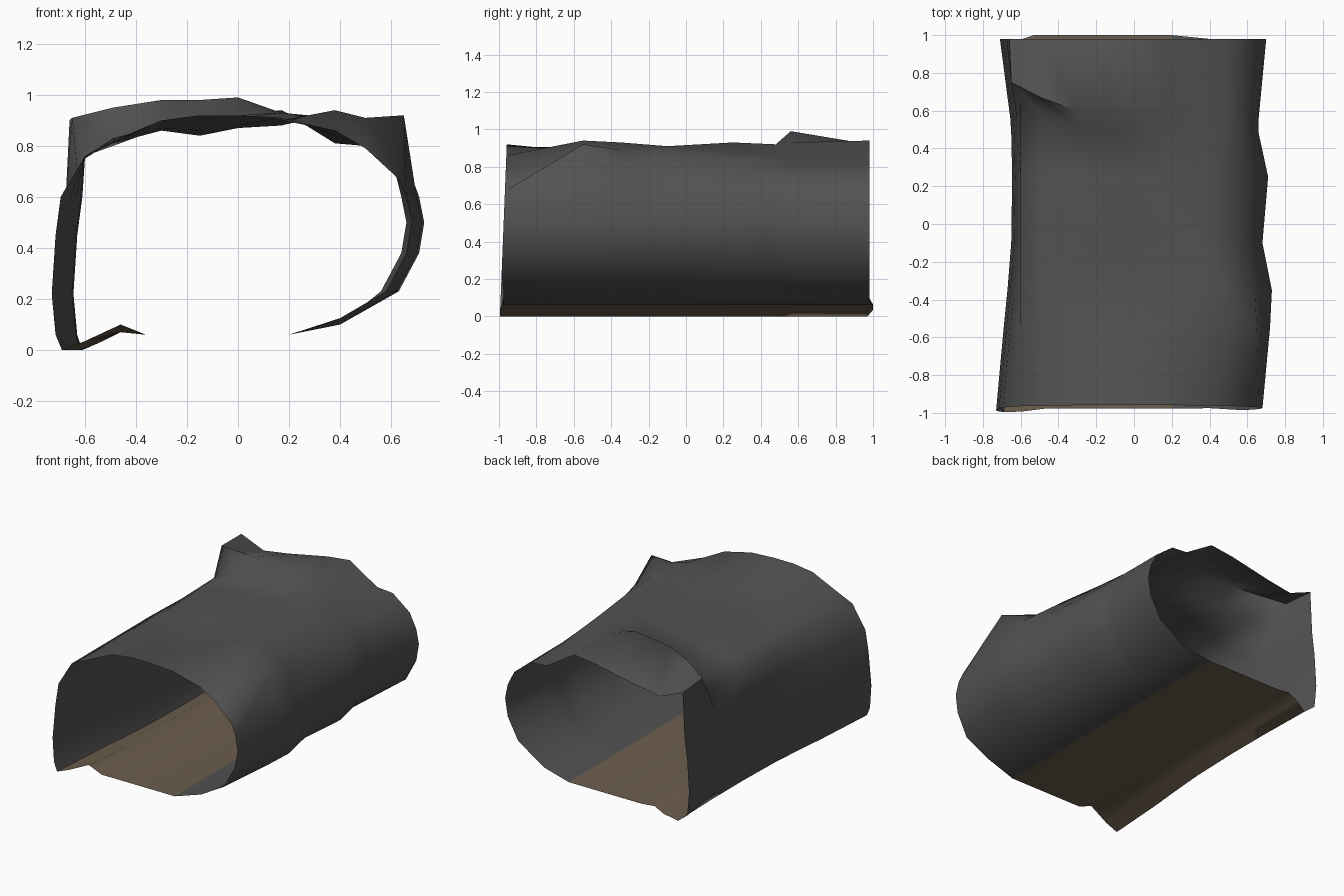
import bpy, bmesh

def material(name, rgb):
    m = bpy.data.materials.new(name)
    m.diffuse_color = (*rgb, 1)
    return m

rock = material("dark grey rock", (0.085, 0.085, 0.085))
earth = material("brown earth", (0.15, 0.112, 0.075))

# Stations along the tunnel:
# y, left wall x, left foot x, right wall x, right shoulder (x, z), left shoulder x
stations = [
    (-0.98, -0.73, -0.69, 0.68, 0.63, 0.67, -0.60),
    (-0.55, -0.69, -0.66, 0.72, 0.65, 0.92, -0.60),
    (-0.35, -0.67, -0.64, 0.73, 0.64, 0.79, -0.60),
    (-0.10, -0.65, -0.62, 0.68, 0.62, 0.74, -0.60),
    (0.25, -0.645, -0.61, 0.71, 0.63, 0.71, -0.60),
    (0.48, -0.65, -0.61, 0.66, 0.61, 0.72, -0.60),
    (0.56, -0.655, -0.61, 0.66, 0.61, 0.72, -0.65),
    (0.98, -0.71, -0.62, 0.70, 0.63, 0.70, -0.66),
]
# Roof heights for each station at these x positions
roof_x = (0.50, 0.38, 0.17, 0.0, -0.15, -0.30, -0.49)
roof_z = [
    (0.79, 0.86, 0.91, 0.92, 0.92, 0.90, 0.81, 0.76),
    (0.91, 0.94, 0.90, 0.88, 0.86, 0.87, 0.82, 0.76),
    (0.89, 0.93, 0.88, 0.87, 0.84, 0.86, 0.81, 0.76),
    (0.88, 0.91, 0.90, 0.88, 0.86, 0.87, 0.82, 0.76),
    (0.84, 0.88, 0.93, 0.91, 0.89, 0.88, 0.83, 0.75),
    (0.82, 0.86, 0.92, 0.92, 0.89, 0.87, 0.80, 0.76),
    (0.80, 0.84, 0.93, 0.99, 0.98, 0.98, 0.95, 0.91),
    (0.80, 0.81, 0.94, 0.92, 0.89, 0.86, 0.83, 0.90),
]
FLOOR_SPANS = 4

def ring(i):
    y, lx, foot, rx, sx, sz, lsx = stations[i]
    end = 1.0 if y > 0.9 else y
    bump = 0.10 if y < -0.9 else 0.07
    # floor, then right wall
    pts = [(foot, end - (0.03 if y > 0.9 else 0), 0),
           (min(foot + 0.09, -0.53), end, 0.035),
           (-0.46, end, bump), (-0.36, end, 0.06), (0.2, end, 0.06),
           (0.40, y, 0.125 if y < -0.9 else 0.10),
           (rx - 0.10, y, 0.23), (rx - 0.02, y, 0.38),
           (rx, y, 0.50), (rx - 0.02, y, 0.60), (sx, y, sz)]
    # roof; the step near the back curves across the tunnel
    for x, z in zip((*roof_x, lsx), roof_z[i]):
        shift = 0.45 * x * x if i in (5, 6) and x < 0 else 0
        pts.append((x, y + shift, z))
    # left wall
    pts += [(lx + 0.035, y, 0.60), (lx + 0.015, y, 0.45),
            (lx, y, 0.22), (lx + 0.015, y, 0.06)]
    # the front mouth leans back slightly
    if i == 0:
        pts = [(x, -0.995 + 0.04 * z + (0.015 if -0.5 < x < 0.6 and z < 0.2 else 0), z)
               for x, _, z in pts]
    return pts

# Tunnel shell: rings bridged into an open tube
bm = bmesh.new()
rings = [[bm.verts.new(p) for p in ring(i)] for i in range(len(stations))]
for a, b in zip(rings, rings[1:]):
    n = len(a)
    for k in range(n):
        j = (k + 1) % n
        f = bm.faces.new((a[k], a[j], b[j], b[k]))
        f.material_index = 1 if k < FLOOR_SPANS else 0
bmesh.ops.recalc_face_normals(bm, faces=bm.faces[:])
me = bpy.data.meshes.new("cave_tunnel")
bm.to_mesh(me)
bm.free()
me.materials.append(rock)
me.materials.append(earth)
tunnel = bpy.data.objects.new("cave_tunnel", me)
bpy.context.collection.objects.link(tunnel)
bpy.context.view_layer.objects.active = tunnel
tunnel.select_set(True)
bpy.ops.object.shade_smooth_by_angle(angle=1.3)
